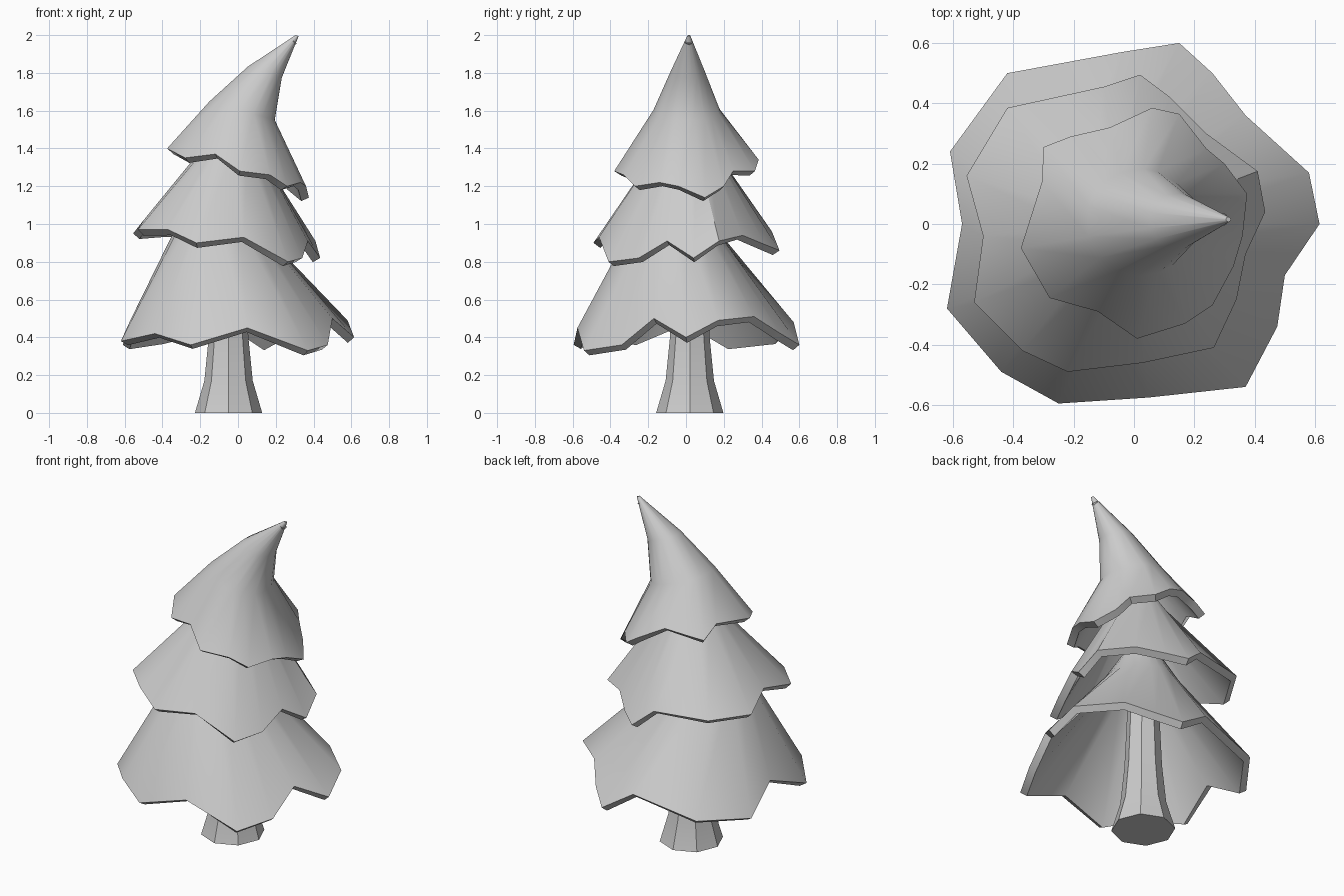
import bpy
from math import atan2, cos, sin, tau

cube = bpy.data.objects.get("Cube")
if cube:
    bpy.data.objects.remove(cube, do_unlink=True)

# One plain grey for the whole tree
grey = bpy.data.materials.new("plain grey")
grey.use_nodes = True
colour = (0.6, 0.6, 0.6, 1)
grey.diffuse_color = colour
grey.node_tree.nodes["Principled BSDF"].inputs["Base Color"].default_value = colour


def loft(name, loops, cap_bottom=False, thickness=0):
    """Skin a stack of loops, close the top, optionally give it thickness."""
    count = len(loops[0])
    verts = [point for loop in loops for point in loop]
    faces = []
    for level in range(len(loops) - 1):
        low, high = level * count, (level + 1) * count
        for i in range(count):
            j = (i + 1) % count
            faces.append((low + i, low + j, high + j, high + i))
    last = len(verts) - count
    faces.append(tuple(range(last, last + count)))
    if cap_bottom:
        faces.append(tuple(reversed(range(count))))
    mesh = bpy.data.meshes.new(name)
    mesh.from_pydata(verts, [], faces)
    mesh.materials.append(grey)
    obj = bpy.data.objects.new(name, mesh)
    bpy.context.collection.objects.link(obj)
    bpy.ops.object.select_all(action="DESELECT")
    obj.select_set(True)
    bpy.context.view_layer.objects.active = obj
    if thickness:
        shell = obj.modifiers.new("shell", "SOLIDIFY")
        shell.thickness = thickness
        shell.offset = -1
        bpy.ops.object.modifier_apply(modifier=shell.name)
    bpy.ops.object.shade_smooth_by_angle(angle=tau / 9)
    return obj


def ring(angles, centre, radius, tilt=0):
    """Circle of points, lowered towards +x by the tilt."""
    x, y, z = centre
    return [(x + radius * cos(a), y + radius * sin(a), z - tilt * cos(a))
            for a in angles]


def tier(name, rim, rings):
    """Ragged branch skirt rising from its rim through a few rings."""
    rim = rim[::-1]  # listed clockwise, skinned counter-clockwise
    cx = sum(p[0] for p in rim) / len(rim)
    cy = sum(p[1] for p in rim) / len(rim)
    angles = [atan2(p[1] - cy, p[0] - cx) for p in rim]
    return loft(name, [rim] + [ring(angles, *r) for r in rings], thickness=0.045)


# Trunk flaring towards the ground
octagon = [tau * i / 8 for i in range(8)]
loft("trunk", [ring(octagon, (-.05, .02, z), r) for z, r in
               ((0, .178), (.17, .128), (.4, .105), (.95, .08))], cap_bottom=True)

# Wide lower branches
tier("lower_branches", [
    (.15, .6, .36), (.26, .5, .42), (.37, .36, .51), (.58, .17, .49),
    (.615, 0, .4), (.5, -.17, .5), (.475, -.34, .36), (.37, -.54, .33),
    (.05, -.575, .45), (-.25, -.595, .36), (-.44, -.49, .42), (-.62, -.28, .38),
    (-.57, 0, .49), (-.61, .24, .36), (-.42, .5, .39), (-.04, .57, .48),
], [((-.11, -.07, 1), .21), ((-.08, -.03, 1.15), .1)])

# Middle branches
tier("middle_branches", [
    (.02, .495, .86), (.12, .42, .89), (.24, .3, .94), (.41, .175, .91),
    (.435, .04, .82), (.37, -.1, .91), (.34, -.25, .82), (.265, -.41, .8),
    (.03, -.46, .93), (-.22, -.49, .9), (-.37, -.42, .97), (-.53, -.26, .97),
    (-.5, -.04, 1.02), (-.555, .16, .95), (-.42, .385, .96), (-.1, .455, .96),
], [((-.04, 0, 1.4), .15), ((-.02, 0, 1.5), .08)])

# Top branches, bending over into a pointed tip
tier("top_branches", [
    (.06, .385, 1.34), (.15, .365, 1.28), (.24, .25, 1.28), (.3, .2, 1.2),
    (.375, .1, 1.14), (.36, -.04, 1.2), (.33, -.14, 1.22), (.26, -.27, 1.2),
    (.17, -.33, 1.26), (.01, -.38, 1.28), (-.12, -.29, 1.37), (-.28, -.245, 1.35),
    (-.375, -.08, 1.4), (-.305, .14, 1.43), (-.3, .255, 1.37), (-.21, .29, 1.39),
    (-.08, .32, 1.41),
], [((.02, .005, 1.6), .178, .05), ((.142, .01, 1.805), .092, .03),
    ((.313, .015, 1.997), .008, .003)])
